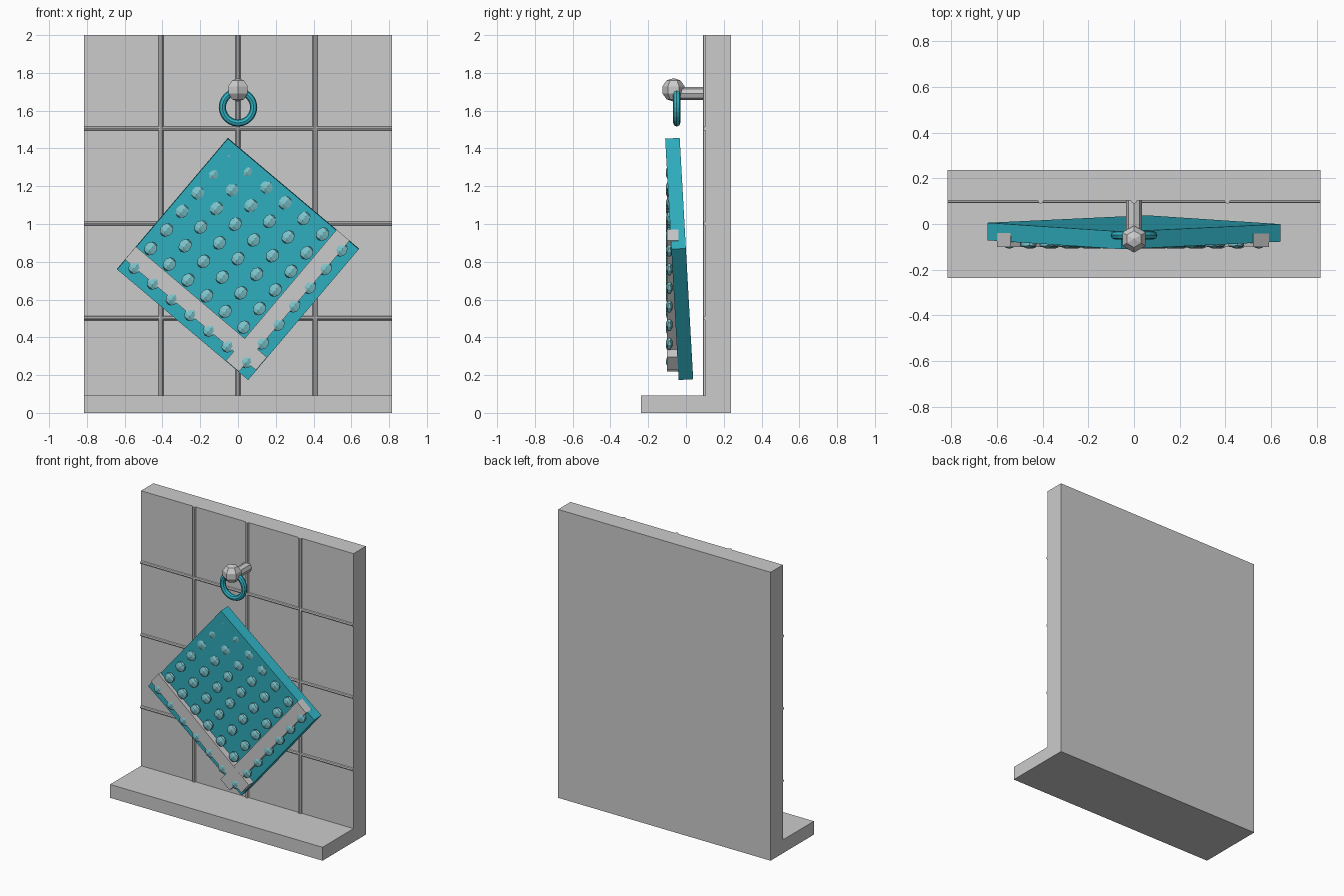
import bpy, bmesh
from math import radians, pi
from mathutils import Matrix, Vector

if "Cube" in bpy.data.objects:
    bpy.data.objects.remove(bpy.data.objects["Cube"])

def material(name, rgb):
    m = bpy.data.materials.new(name)
    m.diffuse_color = (*rgb, 1)
    m.use_nodes = True
    m.node_tree.nodes["Principled BSDF"].inputs["Base Color"].default_value = m.diffuse_color
    return m

TEAL = material("teal", (0.03, 0.45, 0.55))
PALE = material("pale_teal", (0.2, 0.55, 0.6))

def finish(name, mat=None):
    ob = bpy.context.object
    ob.name = name
    if mat:
        ob.data.materials.append(mat)
    return ob

def box(name, size, matrix, mat=None):
    bpy.ops.mesh.primitive_cube_add(size=1)
    ob = finish(name, mat)
    ob.data.transform(Matrix.Diagonal((*size, 1)))
    ob.matrix_world = matrix
    return ob

def rod(name, radius, length, loc, rot, sides=8):
    bpy.ops.mesh.primitive_cylinder_add(vertices=sides, radius=radius, depth=length,
                                        location=loc, rotation=rot)
    return finish(name)

# Wall with foot: L-shaped profile extruded across x
W = 0.815
bm = bmesh.new()
profile = [(-0.237, 0), (0.237, 0), (0.237, 2), (0.102, 2), (0.102, 0.093), (-0.237, 0.093)]
face = bm.faces.new([bm.verts.new((-W, y, z)) for y, z in profile])
ext = bmesh.ops.extrude_face_region(bm, geom=[face])
bmesh.ops.translate(bm, vec=(2 * W, 0, 0),
                    verts=[g for g in ext["geom"] if isinstance(g, bmesh.types.BMVert)])
bmesh.ops.recalc_face_normals(bm, faces=bm.faces)
me = bpy.data.meshes.new("wall_and_base")
bm.to_mesh(me)
bm.free()
bpy.context.collection.objects.link(bpy.data.objects.new("wall_and_base", me))

# Thin ribs dividing the wall into tiles
for i in (-1, 0, 1):
    rod("vertical_rib", 0.013, 1.907, (0.408 * i, 0.102, 1.0465), (0, 0, 0))
    rod("horizontal_rib", 0.011, 2 * W, (0, 0.102, 1.003 + 0.502 * i), (0, pi / 2, 0))

# Peg, knob and hanging ring
rod("peg", 0.034, 0.17, (0, 0.025, 1.69), (pi / 2, 0, 0))
bpy.ops.mesh.primitive_uv_sphere_add(segments=6, ring_count=5, radius=0.062,
                                     location=(0, -0.066, 1.71))
finish("peg_knob")
bpy.ops.mesh.primitive_torus_add(major_radius=0.083, minor_radius=0.019, major_segments=24,
                                 minor_segments=8, location=(0, -0.049, 1.618),
                                 rotation=(pi / 2, 0, 0))
finish("hanging_ring", TEAL)

# Square panel: turned in its plane, then tipped forward
turn = Matrix.Rotation(radians(40.2), 4, 'Y')
S = 0.908
box("square_panel", (S, 0.077, S),
    Matrix.Translation((0, -0.036, 0.815)) @ Matrix.Rotation(radians(3.2), 4, 'X') @ turn, TEAL)

# Upright layer in front of the panel: two border bands and a grid of studs
layer = Matrix.Translation((0, 0, 0.817)) @ turn
box("lower_band", (S, 0.06, 0.09), layer @ Matrix.Translation((0, -0.07, -0.345)))
box("side_band", (0.09, 0.059, S), layer @ Matrix.Translation((0.345, -0.07, 0)))

bm = bmesh.new()
for i in range(-3, 4):
    for j in range(-3, 4):
        place = Matrix.Translation((0.129 * i, -0.088, 0.129 * j))
        bmesh.ops.create_uvsphere(bm, u_segments=6, v_segments=5, radius=0.038,
                                  matrix=place @ Matrix.Diagonal((1, 0.5, 1, 1)))
me = bpy.data.meshes.new("panel_studs")
bm.to_mesh(me)
bm.free()
me.materials.append(PALE)
studs = bpy.data.objects.new("panel_studs", me)
studs.matrix_world = layer
bpy.context.collection.objects.link(studs)
